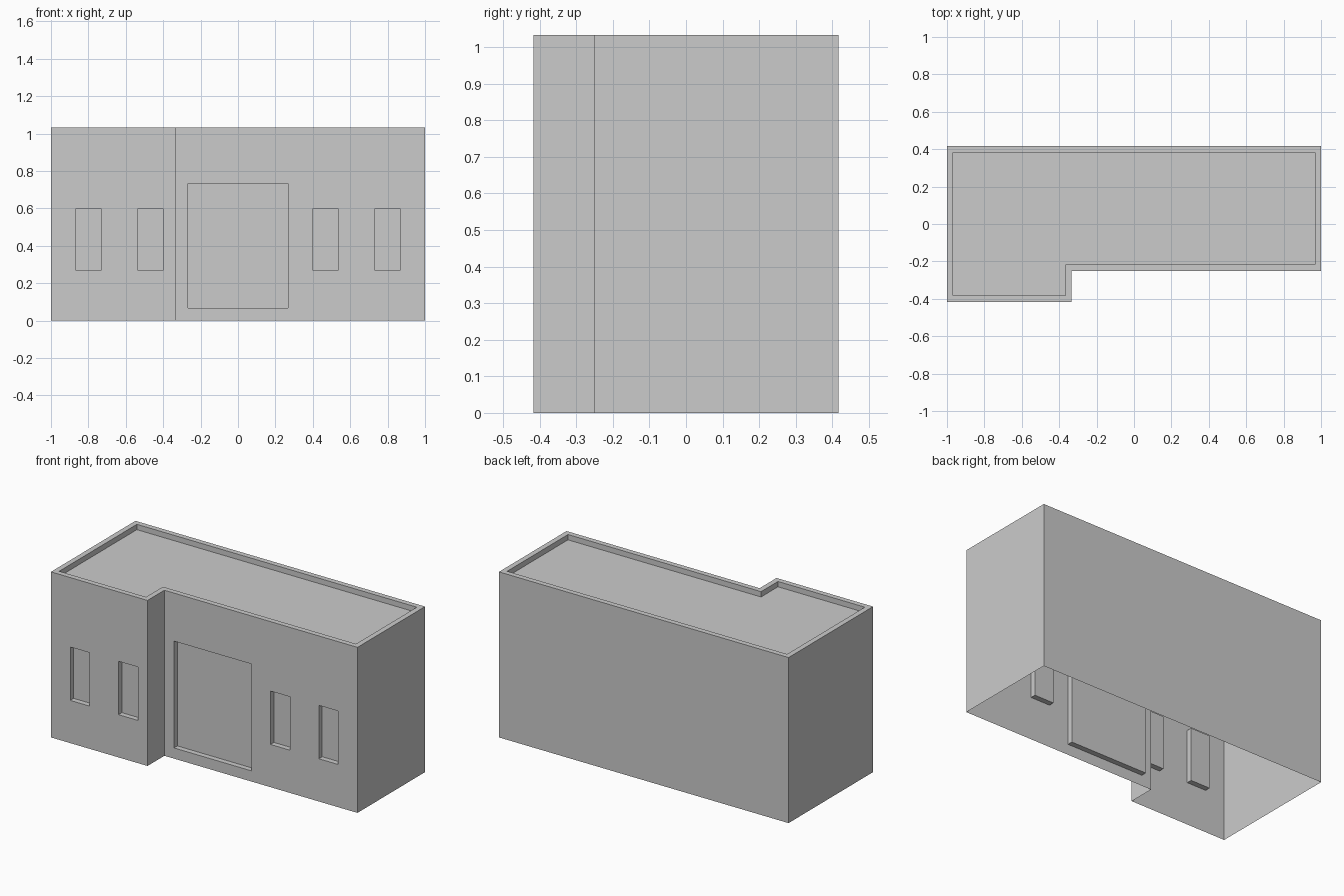
import bpy, bmesh

if "Cube" in bpy.data.objects:
    bpy.data.objects.remove(bpy.data.objects["Cube"])

U = 1 / 30                       # parapet width, parapet height and recess depth
H = 31 * U                       # total height
STEP_X, WING_Y, MAIN_Y, BACK_Y = -1/3, -12.5 * U, -0.25, 12.5 * U
# L-shaped footprint, counter-clockwise
PLAN = [(-1, WING_Y), (STEP_X, WING_Y), (STEP_X, MAIN_Y),
        (1, MAIN_Y), (1, BACK_Y), (-1, BACK_Y)]


def finish(name, bm):
    mesh = bpy.data.meshes.new(name)
    bm.to_mesh(mesh)
    bm.free()
    obj = bpy.data.objects.new(name, mesh)
    bpy.context.collection.objects.link(obj)
    return obj


def sink(bm, faces, offset):
    """Push each face in, leaving side walls around it."""
    for f in bmesh.ops.extrude_discrete_faces(bm, faces=faces)["faces"]:
        bmesh.ops.translate(bm, verts=f.verts, vec=offset)


def front_wall(name, x0, x1, y, openings):
    """Front wall split into a grid, with the openings recessed."""
    xs = sorted({x0, x1, *(v for o in openings for v in o[:2])})
    zs = sorted({0, H, *(v for o in openings for v in o[2:])})
    bm = bmesh.new()
    v = [[bm.verts.new((x, y, z)) for z in zs] for x in xs]
    recessed = []
    for i in range(len(xs) - 1):
        for j in range(len(zs) - 1):
            f = bm.faces.new((v[i][j], v[i+1][j], v[i+1][j+1], v[i][j+1]))
            cx, cz = (xs[i] + xs[i+1]) / 2, (zs[j] + zs[j+1]) / 2
            if any(a < cx < b and c < cz < d for a, b, c, d in openings):
                recessed.append((f, (xs[i], xs[i+1])))
    # join grid cells of one opening before recessing it
    faces = []
    for a, b, c, d in openings:
        group = [f for f, (p, q) in recessed if a <= p and q <= b
                 and c < f.calc_center_median().z < d]
        if len(group) > 1:
            group = bmesh.ops.dissolve_faces(bm, faces=group, use_verts=False)["region"]
        faces += group
    sink(bm, faces, (0, U, 0))
    return finish(name, bm)


# Front walls with windows and the large doorway
def window(x):
    return (x - 2 * U, x + 2 * U, 8 * U, 18 * U)


front_wall("wing_front_wall", -1, STEP_X, WING_Y, [window(-0.8), window(-14 * U)])
front_wall("main_front_wall", STEP_X, 1, MAIN_Y,
           [(-8 * U, 8 * U, 2 * U, 22 * U), window(14 * U), window(0.8)])

# Plain walls: step, right, back and left (the shell is open underneath)
bm = bmesh.new()
for i in (1, 3, 4, 5):
    a, b = PLAN[i], PLAN[(i + 1) % 6]
    bm.faces.new([bm.verts.new(p) for p in
                  ((*a, 0), (*b, 0), (*b, H), (*a, H))])
bmesh.ops.remove_doubles(bm, verts=bm.verts[:], dist=1e-5)
finish("plain_walls", bm)

# Flat roof sunk inside a parapet rim
bm = bmesh.new()
roof = bm.faces.new([bm.verts.new((x, y, H)) for x, y in PLAN])
bm.normal_update()
bmesh.ops.inset_region(bm, faces=[roof], thickness=U, use_even_offset=True,
                       use_boundary=True)
sink(bm, [roof], (0, 0, -U))
finish("parapet_roof", bm)
